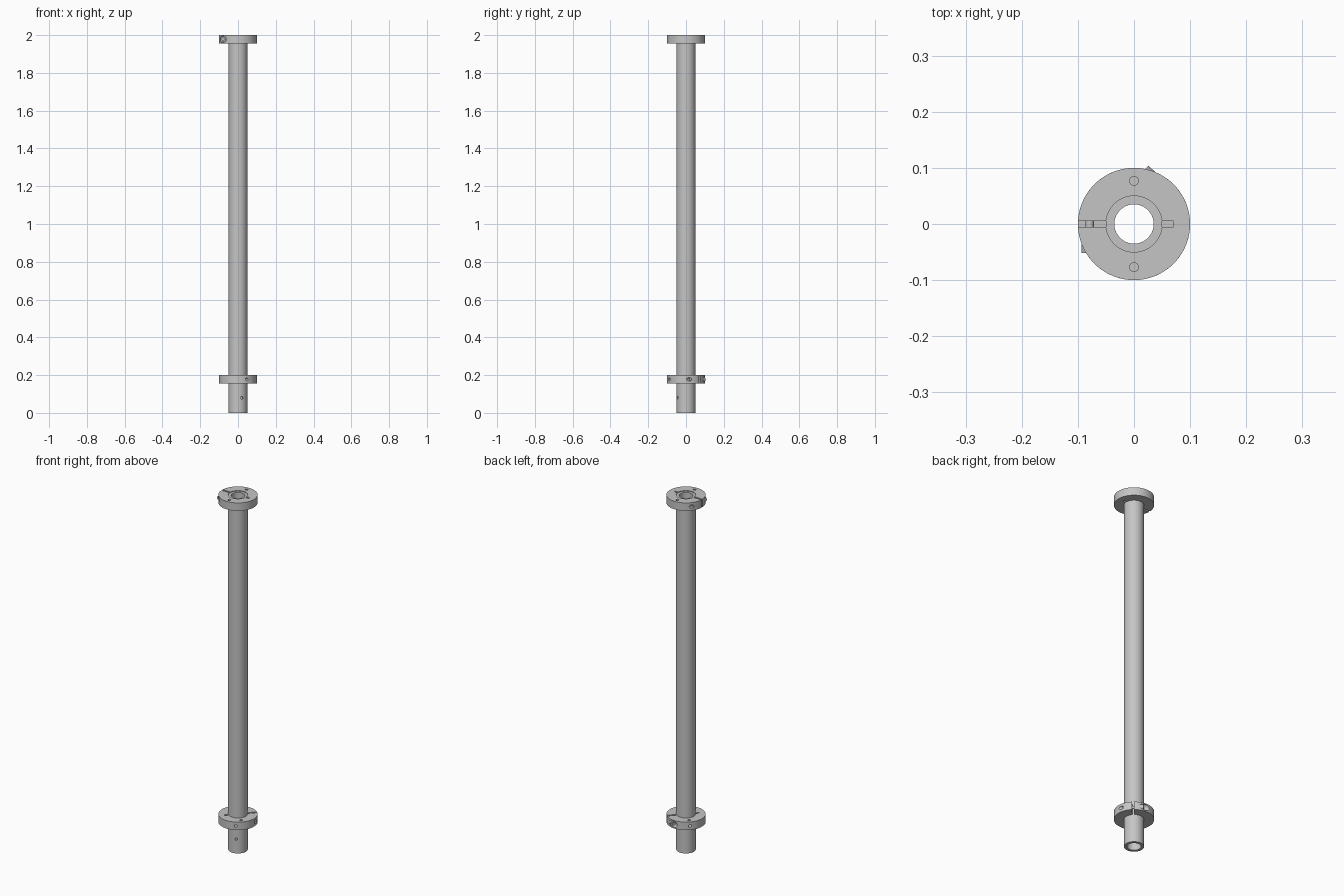
import bpy, bmesh
from math import radians, pi
from mathutils import Matrix, Vector

cube = bpy.data.objects.get("Cube")
if cube:
    bpy.data.objects.remove(cube, do_unlink=True)

grey = bpy.data.materials.new("satin grey metal")
grey.use_nodes = True
grey.diffuse_color = (0.56, 0.56, 0.56, 1)
grey.node_tree.nodes["Principled BSDF"].inputs["Base Color"].default_value = grey.diffuse_color

UP = Vector((0, 0, 1))


def finish(name, bm):
    bmesh.ops.recalc_face_normals(bm, faces=bm.faces)
    mesh = bpy.data.meshes.new(name)
    bm.to_mesh(mesh)
    bm.free()
    mesh.materials.append(grey)
    obj = bpy.data.objects.new(name, mesh)
    bpy.context.collection.objects.link(obj)
    return obj


def rod(name, start, end, radius, sides=24):
    """Cylinder running between two points."""
    a, b = Vector(start), Vector(end)
    turn = UP.rotation_difference(b - a).to_matrix().to_4x4()
    bm = bmesh.new()
    bmesh.ops.create_cone(bm, cap_ends=True, segments=sides, radius1=radius, radius2=radius,
                          depth=(b - a).length, matrix=Matrix.Translation((a + b) / 2) @ turn)
    return finish(name, bm)


def box(name, low, high):
    a, b = Vector(low), Vector(high)
    bm = bmesh.new()
    bmesh.ops.create_cube(bm, size=1, matrix=Matrix.Translation((a + b) / 2)
                          @ Matrix.Diagonal((b - a).to_4d()))
    return finish(name, bm)


def ring(name, inner, outer, z0, z1, sides=64):
    """Hollow cylinder spun from a rectangular section."""
    bm = bmesh.new()
    loop = [bm.verts.new((r, 0, z)) for r, z in
            ((inner, z0), (outer, z0), (outer, z1), (inner, z1))]
    edges = [bm.edges.new((loop[i], loop[(i + 1) % 4])) for i in range(4)]
    bmesh.ops.spin(bm, geom=loop + edges, cent=(0, 0, 0), axis=UP,
                   angle=2 * pi, steps=sides, use_merge=True)
    bmesh.ops.remove_doubles(bm, verts=bm.verts, dist=1e-5)
    return finish(name, bm)


def cut(obj, cutters):
    for c in cutters:
        c.hide_render = True
        mod = obj.modifiers.new("cut", 'BOOLEAN')
        mod.operation, mod.solver, mod.object = 'DIFFERENCE', 'EXACT', c
        bpy.context.view_layer.objects.active = obj
        bpy.ops.object.modifier_apply(modifier=mod.name)
        bpy.data.objects.remove(c, do_unlink=True)


def smooth(obj):
    bpy.ops.object.select_all(action='DESELECT')
    obj.select_set(True)
    bpy.context.view_layer.objects.active = obj
    bpy.ops.object.shade_smooth_by_angle(angle=radians(25))


def radial(angle, radius, z):
    return Matrix.Rotation(radians(angle), 3, 'Z') @ Vector((radius, 0, z))


def clamp_collar(name, z0, slit_angle, set_screw_angles=()):
    """Split clamp collar, built with its slit along +x and then turned."""
    z1 = z0 + 0.045
    mid = (z0 + z1) / 2
    sx = 0.079
    body = ring(name, 0.05, 0.1, z0, z1)
    cutters = [
        box("slit_cutter", (0.04, -0.005, z0 - 0.01), (0.12, 0.005, z1 + 0.01)),
        box("relief_cutter", (-0.07, -0.005, z0 - 0.01), (-0.04, 0.005, z1 + 0.01)),
        rod("counterbore_cutter", (sx, 0.034, mid), (sx, 0.12, mid), 0.017),
        rod("screw_hole_cutter", (sx, -0.12, mid), (sx, 0.04, mid), 0.009),
    ]
    for side in (-1, 1):
        cutters.append(rod("face_hole_cutter", (0, side * 0.077, z1 - 0.025),
                           (0, side * 0.077, z1 + 0.01), 0.008))
    for angle in set_screw_angles:
        local = angle - slit_angle
        cutters.append(rod("set_screw_cutter", radial(local, 0.06, mid),
                           radial(local, 0.12, mid), 0.008))
    cut(body, cutters)

    # Clamp screw with socket head
    head = rod(name + "_screw_head", (sx, 0.034, mid), (sx, 0.052, mid), 0.0145)
    cut(head, [rod("socket_cutter", (sx, 0.042, mid), (sx, 0.06, mid), 0.007, 6)])
    shank = rod(name + "_screw_shank", (sx, -0.05, mid), (sx, 0.036, mid), 0.0075)
    for part in (body, head, shank):
        part.rotation_euler.z = radians(slit_angle)
        smooth(part)


# Long hollow tube with a cross hole near the foot
tube = ring("tube", 0.035, 0.05, 0, 1.996)
cut(tube, [rod("foot_hole_cutter", radial(-65, 0.03, 0.08), radial(-65, 0.07, 0.08), 0.007)])
smooth(tube)

# Clamp collars at the top and near the foot
clamp_collar("top_collar", 1.955, 180)
clamp_collar("lower_collar", 0.155, 47, (-62, 137))
